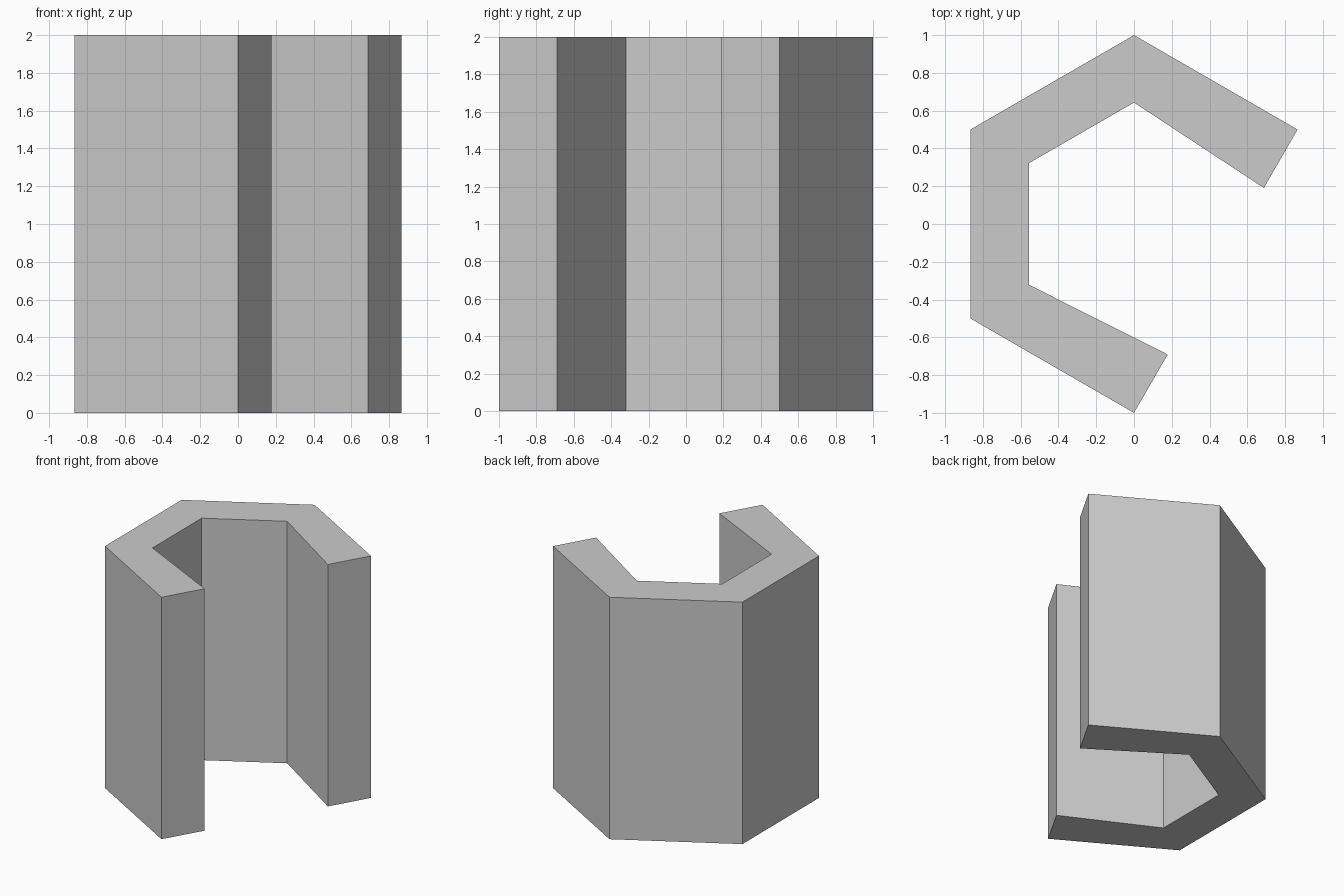
import bpy, bmesh
from math import sin, cos, radians
from mathutils import Vector

if "Cube" in bpy.data.objects:
    bpy.data.objects.remove(bpy.data.objects["Cube"])

THICKNESS = 0.357
HEIGHT = 2.0

# Outer profile: five corners of a unit hexagon, leaving one side and a gap open
outer = [Vector((cos(radians(a)), sin(radians(a)), 0)) for a in range(30, 271, 60)]


def inward(i):
    """Radial offset at the corners, square-cut offset at the two open ends."""
    if 0 < i < len(outer) - 1:
        return -outer[i].normalized()
    a, b = (outer[0], outer[1]) if i == 0 else (outer[-2], outer[-1])
    d = (b - a).normalized()
    return Vector((-d.y, d.x, 0))


inner = [p + inward(i) * THICKNESS for i, p in enumerate(outer)]

# Wall: closed profile extruded straight up
bm = bmesh.new()
base = bm.faces.new([bm.verts.new(p) for p in outer + inner[::-1]])
top = bmesh.ops.extrude_face_region(bm, geom=[base], use_keep_orig=True)
bmesh.ops.translate(bm, vec=(0, 0, HEIGHT),
                    verts=[g for g in top["geom"] if isinstance(g, bmesh.types.BMVert)])
bmesh.ops.recalc_face_normals(bm, faces=bm.faces)

mesh = bpy.data.meshes.new("open_hexagonal_wall")
bm.to_mesh(mesh)
bm.free()
wall = bpy.data.objects.new("open_hexagonal_wall", mesh)
bpy.context.collection.objects.link(wall)
